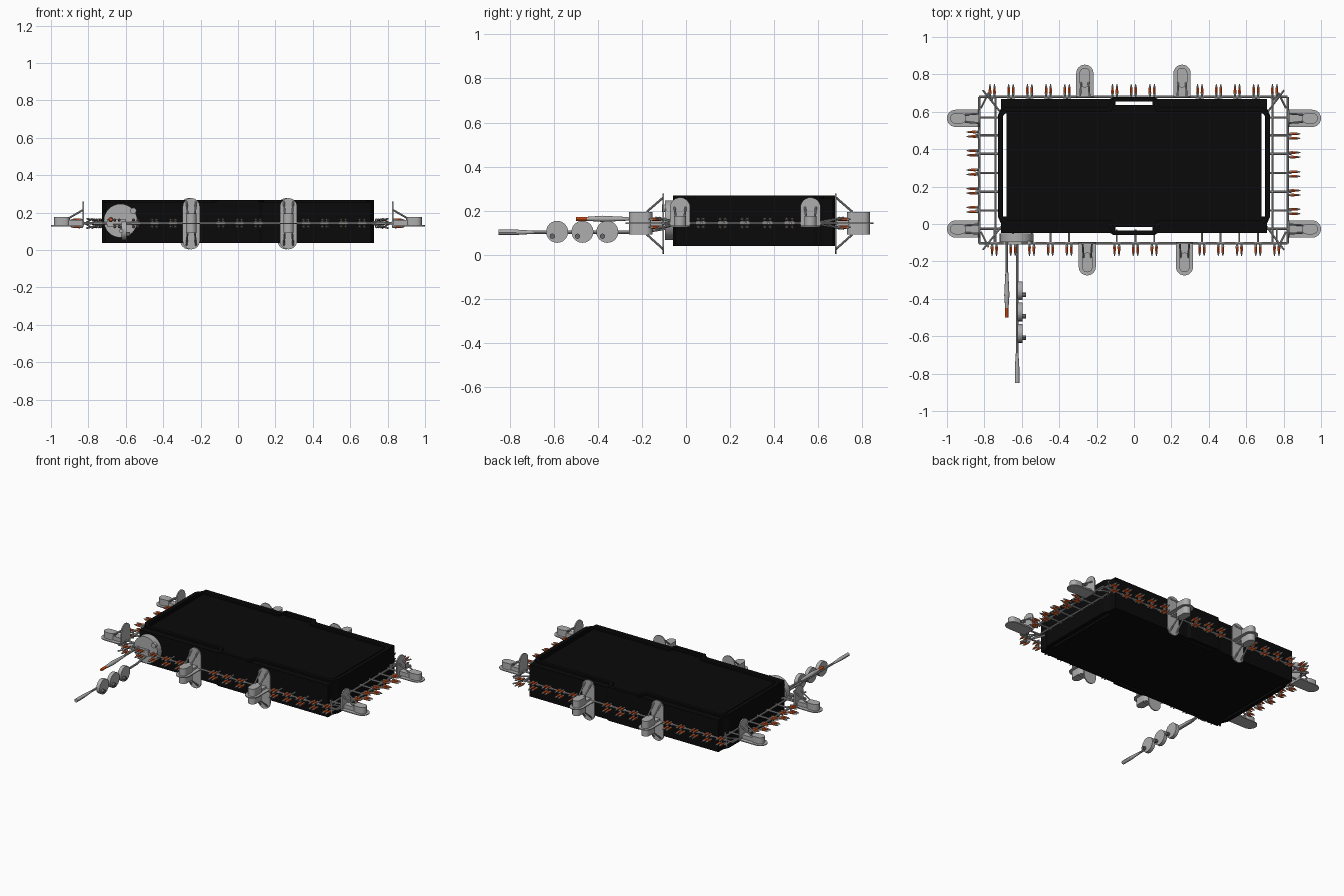
import bpy, bmesh, math
from mathutils import Matrix, Vector

if "Cube" in bpy.data.objects:
    bpy.data.objects.remove(bpy.data.objects["Cube"])


def material(name, rgb):
    m = bpy.data.materials.new(name)
    m.diffuse_color = (*rgb, 1)
    m.use_nodes = True
    m.node_tree.nodes["Principled BSDF"].inputs["Base Color"].default_value = m.diffuse_color
    return m


BLACK = material("black", (0.003, 0.003, 0.003))
GREY = material("grey", (0.42, 0.42, 0.42))
DARK = material("dark grey", (0.14, 0.14, 0.15))
ORANGE = material("orange", (0.75, 0.09, 0.01))


def finish(bm, name, mat):
    bmesh.ops.recalc_face_normals(bm, faces=bm.faces)
    me = bpy.data.meshes.new(name)
    bm.to_mesh(me)
    bm.free()
    ob = bpy.data.objects.new(name, me)
    bpy.context.collection.objects.link(ob)
    me.materials.append(mat)
    return ob


def rod(bm, a, b, r1, r2=None, n=8):
    a, b = Vector(a), Vector(b)
    d = b - a
    m = Matrix.Translation((a + b) / 2) @ d.to_track_quat('Z', 'Y').to_matrix().to_4x4()
    bmesh.ops.create_cone(bm, cap_ends=True, segments=n, radius1=r1,
                          radius2=r1 if r2 is None else r2, depth=d.length, matrix=m)


def box(bm, x0, x1, y0, y1, z0, z1, m=Matrix()):
    t = Matrix.Translation(((x0 + x1) / 2, (y0 + y1) / 2, (z0 + z1) / 2))
    bmesh.ops.create_cube(bm, size=1, matrix=m @ t @ Matrix.Diagonal((x1 - x0, y1 - y0, z1 - z0, 1)))


def prism(bm, pts, z0, z1, m=Matrix()):
    lo = [bm.verts.new(m @ Vector((x, y, z0))) for x, y in pts]
    hi = [bm.verts.new(m @ Vector((x, y, z1))) for x, y in pts]
    bm.faces.new(lo[::-1])
    bm.faces.new(hi)
    for i in range(len(pts)):
        j = (i + 1) % len(pts)
        bm.faces.new((lo[i], lo[j], hi[j], hi[i]))


def tongue(w, y0, y1, both=False):
    """Strip of half width w with a round far end, and a round near end if asked."""
    arc = [(w * math.cos(i * math.pi / 12), w * math.sin(i * math.pi / 12)) for i in range(13)]
    pts = [(x, y1 - w + y) for x, y in arc]
    return pts + ([(-x, y0 + w - y) for x, y in arc] if both else [(-w, y0), (w, y0)])


# ---- central tub with four through slots ----
CY = 0.31
quarter = [(0.728, 0.27), (0.71, 0.31), (0.71, 0.357), (0.13, 0.357), (0.11, 0.369)]
half = quarter + [(-x, y) for x, y in quarter[::-1]]
outline = [(x, CY + y) for x, y in half] + [(-x, CY - y) for x, y in half]
bm = bmesh.new()
prism(bm, outline, 0.039, 0.256)
tub = finish(bm, "tub", BLACK)

bm = bmesh.new()
for s in (-1, 1):
    x, y = s * 0.692, CY + s * 0.334
    box(bm, x - 0.009, x + 0.009, 0.04, 0.59, 0, 0.4)
    box(bm, -0.1, 0.1, CY + s * 0.336 - 0.009, CY + s * 0.336 + 0.009, 0, 0.4)
cutter = finish(bm, "slot_cutter", BLACK)
cutter.hide_render = True
cutter.hide_set(True)
mod = tub.modifiers.new("slots", 'BOOLEAN')
mod.operation = 'DIFFERENCE'
mod.object = cutter
mod.solver = 'EXACT'

# raised rim that follows the sides and steps out around the middle grips
ring = [(0.728, 0.27), (0.69, 0.316), (0.14, 0.316), (0.11, 0.369)]
inner = [(0.702, 0.265), (0.68, 0.292), (0.12, 0.292), (0.1, 0.346)]


def loop(q):
    h = q + [(-x, y) for x, y in q[::-1]]
    return [(x, CY + y) for x, y in h + [(-x, -y) for x, y in h]]


bm = bmesh.new()
a, b = loop(ring), loop(inner)
layers = [[bm.verts.new((x, y, z)) for x, y in p] for p, z in ((a, 0.25), (a, 0.268), (b, 0.268), (b, 0.25))]
for k in range(4):
    p, q = layers[k], layers[(k + 1) % 4]
    for i in range(len(a)):
        j = (i + 1) % len(a)
        bm.faces.new((p[i], p[j], q[j], q[i]))
finish(bm, "top_rim", BLACK)

# ---- surrounding rail frame ----
Z = 0.143
X0, X1, Y0, Y1 = -0.828, 0.822, -0.103, 0.68
bm = bmesh.new()
for y in (Y0, Y1):
    rod(bm, (X0, y, Z), (X1, y, Z), 0.006)
for x in (X0, X1, -0.74, 0.74):
    rod(bm, (x, Y0, Z), (x, Y1, Z), 0.006)
for s in (-1, 1):
    xr = X0 if s < 0 else X1
    for y in (0.57, 0.475, 0.375, 0.272, 0.172, 0.072, -0.025):
        rod(bm, (s * 0.71, y, Z), (xr + s * 0.02, y, Z), 0.006)
    # corner braces
    for y, t in ((Y0, -1), (Y1, 1)):
        for dz in (-0.025, 0.025):
            rod(bm, (xr + s * -0.02, y + t * 0.035, Z + dz), (s * 0.7, y - t * 0.1, Z), 0.005)
            rod(bm, (xr - s * 0.05, y + t * 0.02, Z + dz), (xr - s * 0.01, y - t * 0.06, Z), 0.005)

# ---- paired prong connectors along the rails ----
cols = (-0.755, -0.655, -0.555, -0.455, -0.355, -0.1, 0, 0.1, 0.355, 0.455, 0.555, 0.655, 0.755)
sites = [((x - 0.003, Y1, Z), (0, 1, 0)) for x in cols]
sites += [((x + 0.008, Y0, Z), (0, -1, 0)) for x in cols]
for y in (0.475, 0.375, 0.272, 0.172, 0.072):
    sites += [((X0, y + 0.005, Z), (-1, 0, 0)), ((X1, y - 0.005, Z), (1, 0, 0))]
for x in cols:
    rod(bm, (x + 0.008, -0.03, Z), (x + 0.008, Y0, Z), 0.005)
    rod(bm, (x - 0.003, 0.66, Z), (x - 0.003, Y1, Z), 0.005)
finish(bm, "rail_frame", GREY)

sleeves, tips = bmesh.new(), bmesh.new()
for p, d in sites:
    p, d = Vector(p), Vector(d)
    side = Vector((-d.y, d.x, 0))
    for u in (-1, 1):
        for v in (-1, 1):
            q = p + side * (u * 0.012) + Vector((0, 0, v * 0.018))
            rod(tips, q + d * 0.002, q + d * 0.02, 0.005, 0.009, 6)
            rod(sleeves, q + d * 0.02, q + d * 0.05, 0.0085, 0.007, 6)
            rod(tips, q + d * 0.05, q + d * 0.068, 0.0075, 0.002, 6)
    rod(tips, p - side * 0.022, p + side * 0.022, 0.009, n=6)
finish(sleeves, "prong_sleeves", ORANGE)
finish(tips, "prong_tips", GREY)

# ---- mounting fins, each built facing +y then turned to its side ----
UP = Matrix.Rotation(math.pi / 2, 4, 'X')


def fin(bm, x, y, turn, tall):
    m = Matrix.Translation((x, y, 0)) @ Matrix.Rotation(turn, 4, 'Z')
    zc = Z if tall else 0.13
    prism(bm, tongue(0.046, 0, 0.172), zc - 0.003, zc + 0.003, m)
    if tall:
        prism(bm, tongue(0.046, 0.004, 0.278, True), -0.004, 0.004, m @ UP)
        prism(bm, tongue(0.028, 0.05, 0.155, True), 0.092, 0.195, m)
        levels = ((0.26, 0.195), (0.025, 0.092))
    else:
        prism(bm, tongue(0.046, 0.127, 0.26), -0.004, 0.004, m @ UP)
        prism(bm, tongue(0.028, 0.07, 0.155, True), 0.13, 0.176, m)
        levels = ((0.215, 0.172),)
    box(bm, -0.02, 0.02, 0, 0.08, 0.132, 0.16, m)
    for za, zb in levels:
        for u in (-0.025, 0.025):
            rod(bm, m @ Vector((u, 0, za)), m @ Vector((u * 0.8, 0.075, zb)), 0.005)


bm = bmesh.new()
for x in (-0.255, 0.265):
    fin(bm, x + 0.005, Y0, math.pi, True)
    fin(bm, x - 0.008, Y1, 0, True)
for y in (0.565, -0.027):
    fin(bm, X0, y, math.pi / 2, False)
    fin(bm, X1 + 0.006, y, -math.pi / 2, False)
finish(bm, "mounting_fins", GREY)

# ---- round hub at the front left ----
bm = bmesh.new()
rod(bm, (-0.628, -0.05, 0.157), (-0.628, -0.095, 0.157), 0.09, n=32)
rod(bm, (-0.56, -0.09, 0.21), (-0.56, -0.11, 0.21), 0.017, n=12)
box(bm, -0.7, -0.6, -0.11, -0.09, 0.125, 0.165)
finish(bm, "front_hub", GREY)

# ---- short probe with coloured tip ----
bm = bmesh.new()
rod(bm, (-0.68, -0.09, 0.163), (-0.68, -0.29, 0.163), 0.007)
rod(bm, (-0.68, -0.26, 0.163), (-0.68, -0.38, 0.163), 0.008, 0.014, 12)
rod(bm, (-0.68, -0.38, 0.163), (-0.68, -0.45, 0.163), 0.014, 0.009, 12)
finish(bm, "probe", GREY)
bm = bmesh.new()
rod(bm, (-0.68, -0.445, 0.163), (-0.68, -0.5, 0.163), 0.009, n=12)
finish(bm, "probe_tip", ORANGE)

# ---- long arm carrying three discs ----
bm = bmesh.new()
rod(bm, (-0.625, -0.09, 0.12), (-0.625, -0.2, 0.102), 0.007)
rod(bm, (-0.625, -0.2, 0.102), (-0.625, -0.71, 0.102), 0.007)
rod(bm, (-0.625, -0.69, 0.102), (-0.625, -0.77, 0.102), 0.007, 0.012, 12)
rod(bm, (-0.625, -0.77, 0.102), (-0.625, -0.85, 0.102), 0.012, n=12)
finish(bm, "long_arm", GREY)
discs, knobs = bmesh.new(), bmesh.new()
for y in (-0.357, -0.47, -0.585):
    rod(discs, (-0.622, y, 0.104), (-0.597, y, 0.104), 0.05, n=24)
    rod(knobs, (-0.6, y - 0.022, 0.084), (-0.578, y - 0.022, 0.084), 0.012, n=12)
finish(discs, "arm_discs", GREY)
finish(knobs, "disc_knobs", DARK)

# smooth round parts while keeping edges sharp
for name in ("front_hub", "probe", "probe_tip", "long_arm", "arm_discs", "disc_knobs", "mounting_fins"):
    ob = bpy.data.objects[name]
    bpy.ops.object.select_all(action='DESELECT')
    ob.select_set(True)
    bpy.context.view_layer.objects.active = ob
    bpy.ops.object.shade_smooth_by_angle()
